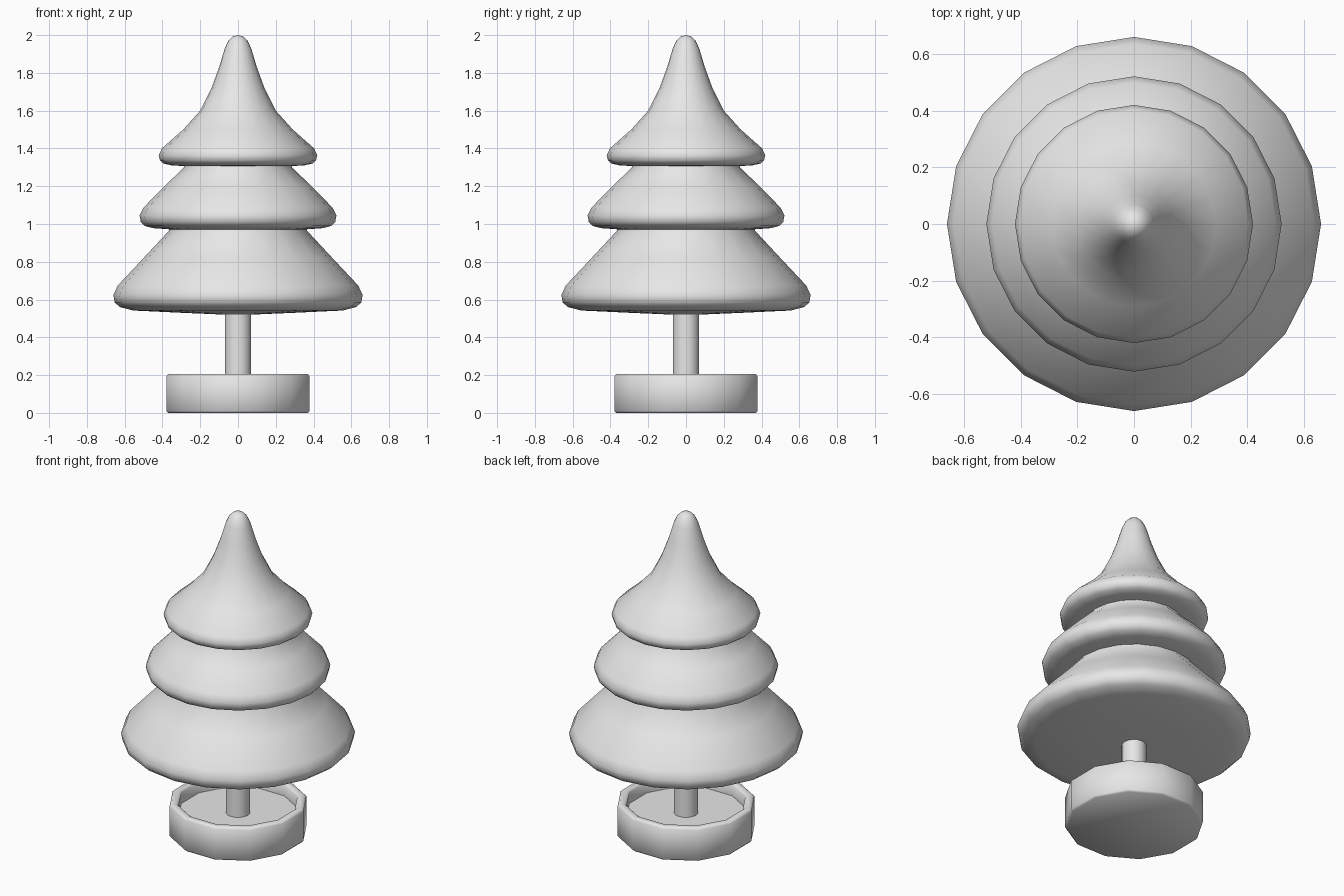
import bpy
import bmesh
import math

cube = bpy.data.objects.get("Cube")
if cube:
    bpy.data.objects.remove(cube, do_unlink=True)

GREY = (0.8, 0.8, 0.8, 1.0)
grey = bpy.data.materials.new("light_grey")
grey.use_nodes = True
grey.diffuse_color = GREY
grey.node_tree.nodes["Principled BSDF"].inputs["Base Color"].default_value = GREY


def lathe(name, profile, sides, turn=0.0, smooth=40):
    """Turn a (radius, height) profile around z into a closed solid."""
    bm = bmesh.new()
    rings = []
    for r, z in profile:
        if r == 0:
            rings.append([bm.verts.new((0, 0, z))] * sides)
            continue
        angles = [turn + math.tau * i / sides for i in range(sides)]
        rings.append([bm.verts.new((r * math.cos(a), r * math.sin(a), z)) for a in angles])
    for low, high in zip(rings, rings[1:]):
        for i in range(sides):
            j = (i + 1) % sides
            corners = dict.fromkeys((low[i], low[j], high[j], high[i]))
            bm.faces.new(list(corners))
    bmesh.ops.recalc_face_normals(bm, faces=bm.faces)
    mesh = bpy.data.meshes.new(name)
    bm.to_mesh(mesh)
    bm.free()
    mesh.materials.append(grey)
    obj = bpy.data.objects.new(name, mesh)
    bpy.context.collection.objects.link(obj)
    bpy.ops.object.select_all(action='DESELECT')
    obj.select_set(True)
    bpy.context.view_layer.objects.active = obj
    bpy.ops.object.shade_smooth_by_angle(angle=math.radians(smooth))
    return obj


# Round pot with a hollow rim and a recessed floor
lathe("pot", [(0, 0), (0.382, 0), (0.392, 0.01), (0.392, 0.195), (0.382, 0.205),
              (0.35, 0.205), (0.34, 0.195), (0.34, 0.127), (0, 0.127)],
      12, turn=math.radians(15), smooth=50)

# Trunk
lathe("trunk", [(0, 0.1), (0.07, 0.1), (0.07, 0.56), (0, 0.56)], 16)

# Three tiers of foliage, each with a rolled lower edge
lower = [(0, 0.517), (0.3, 0.53), (0.555, 0.542), (0.625, 0.56), (0.653, 0.585),
         (0.66, 0.625), (0.636, 0.675), (0.5, 0.82), (0.365, 0.965)]
middle = [(0.365, 0.972), (0.45, 0.978), (0.495, 0.99), (0.515, 1.012),
          (0.521, 1.045), (0.5, 1.087), (0.39, 1.2), (0.285, 1.3)]
upper = [(0.285, 1.307), (0.35, 1.31), (0.395, 1.32), (0.413, 1.337),
         (0.42, 1.365), (0.403, 1.4), (0.29, 1.5), (0.2, 1.6), (0.14, 1.72),
         (0.1, 1.83), (0.07, 1.93), (0.05, 1.972), (0.027, 1.993), (0, 2.0)]
lathe("foliage", lower + middle + upper, 20, smooth=60)
